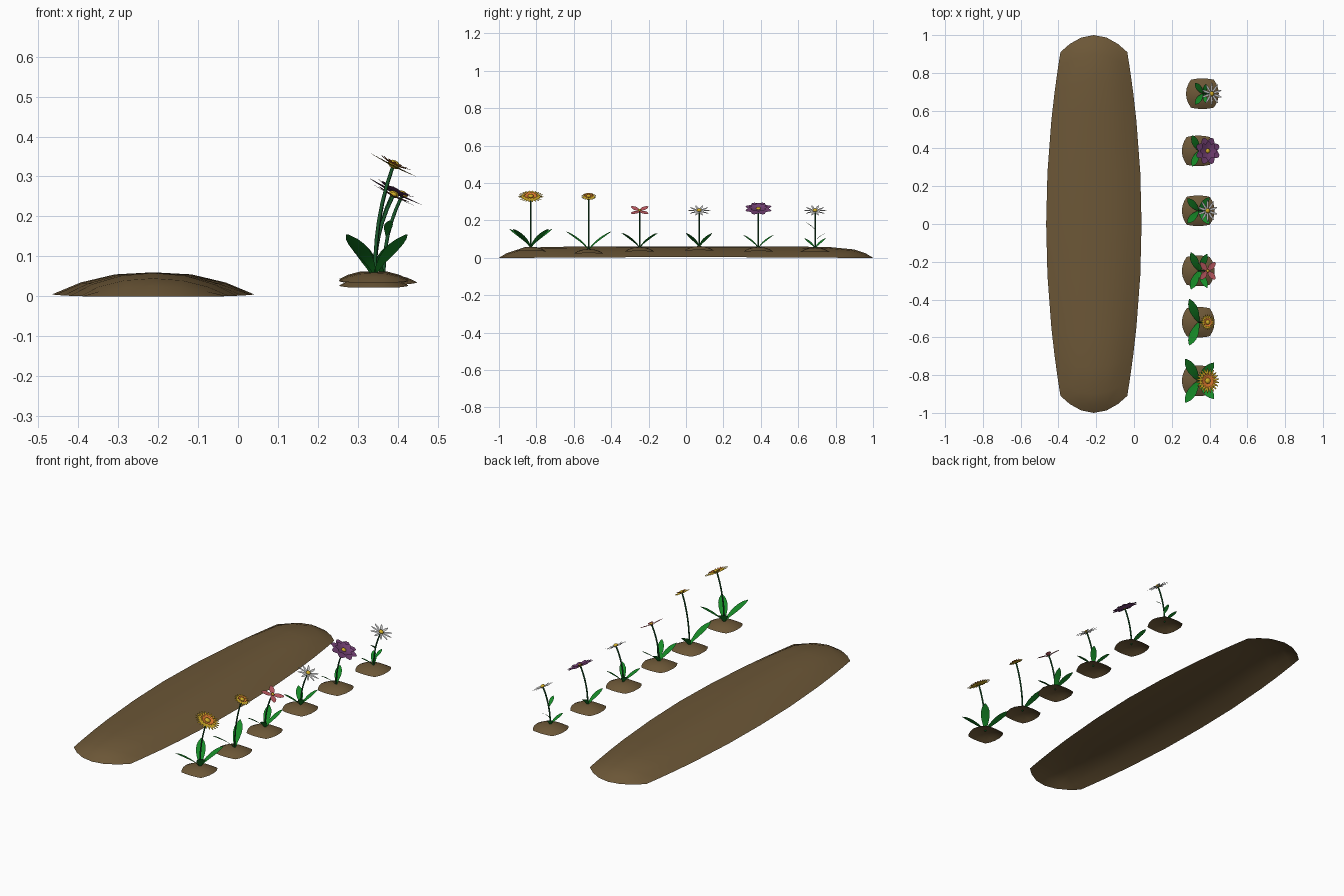
import bpy, bmesh, math
from mathutils import Matrix, Vector

if "Cube" in bpy.data.objects:
    bpy.data.objects.remove(bpy.data.objects["Cube"])

def mat(name, c):
    m = bpy.data.materials.new(name)
    m.diffuse_color = (*c, 1)
    m.use_nodes = True
    m.node_tree.nodes["Principled BSDF"].inputs["Base Color"].default_value = m.diffuse_color
    return m

SOIL = mat("soil", (0.15, 0.095, 0.038))
DARK = mat("stem_green", (0.01, 0.10, 0.025))
GREEN = mat("leaf_green", (0.008, 0.25, 0.02))
YELLOW = mat("yellow", (0.65, 0.42, 0.02))
ORANGE = mat("orange", (0.75, 0.2, 0.03))
RED = mat("coral", (0.55, 0.11, 0.13))
WHITE = mat("white", (0.6, 0.6, 0.6))
PURPLE = mat("purple", (0.17, 0.05, 0.17))

def finish(name, bm, material):
    me = bpy.data.meshes.new(name)
    bm.to_mesh(me)
    bm.free()
    for p in me.polygons:
        p.use_smooth = True
    me.materials.append(material)
    ob = bpy.data.objects.new(name, me)
    bpy.context.collection.objects.link(ob)

# Open soil heap: rounded-rectangle outline, domed top
def mound(name, centre, hx, hy, h, half_rows, power):
    vs = [-v for v in reversed(half_rows)] + [0] + half_rows
    us = [-1, -.72, -.38, 0, .38, .72, 1]
    bm = bmesh.new()
    g = [[bm.verts.new(centre + Vector((
            hx * u * (1 - .3 * v * v), hy * v * (1 - .09 * u * u),
            h * (1 - abs(u) ** 2.2) * (1 - abs(v) ** power) + .005 * abs(u) * (1 - abs(v)))))
          for u in us] for v in vs]
    for a, b in zip(g, g[1:]):
        for i in range(len(us) - 1):
            bm.faces.new((a[i], a[i + 1], b[i + 1], b[i]))
    finish(name, bm, SOIL)

# Folded blade along local +x, used for both leaves and petals
def blade(bm, M, length, rise, width, bend, tip, n=6):
    prev = None
    for i in range(n + 1):
        t = i / n
        w = width / 2 * (math.sin(math.pi * (t ** 1.25 * .97 + .03)) ** .7 if i < n else tip / 2)
        row = [bm.verts.new(M @ Vector((length * t, s * w, rise * t ** bend + abs(s) * w * .12)))
               for s in (-1, 0, 1)]
        if prev:
            for k in (0, 1):
                bm.faces.new((prev[k], row[k], row[k + 1], prev[k + 1]))
        prev = row

# One leaf per side, mirrored in y
def leaf_pair(name, base, dx, dy, rise, width):
    bm = bmesh.new()
    for s in (-1, 1):
        M = Matrix.Translation(base) @ Matrix.Rotation(math.atan2(s * dy, dx), 4, 'Z')
        blade(bm, M, math.hypot(dx, dy), rise, width, .78, .2)
    finish(name, bm, GREEN)

# Thin six-sided stem leaning towards the head
def stem(name, base, top, r=.0045):
    bm = bmesh.new()
    prev = None
    for i in range(7):
        t = i / 6
        p = Vector((base.x + (top.x - base.x) * t ** 2.2, top.y, base.z + (top.z - base.z) * t))
        ring = [bm.verts.new(p + r * Vector((math.cos(k * math.pi / 3), math.sin(k * math.pi / 3), 0)))
                for k in range(6)]
        if prev:
            for k in range(6):
                bm.faces.new((prev[k], prev[k - 1], ring[k - 1], ring[k]))
        prev = ring
    finish(name, bm, DARK)

def petals(name, M, count, radius, width, rise, material, phase):
    bm = bmesh.new()
    for k in range(count):
        blade(bm, M @ Matrix.Rotation((phase + k) * math.tau / count, 4, 'Z'),
              radius, rise, width, 1.3, .6, 5)
    finish(name, bm, material)

def eye(name, M, r):
    bm = bmesh.new()
    bmesh.ops.create_uvsphere(bm, u_segments=12, v_segments=6, radius=1,
                              matrix=M @ Matrix.Diagonal((r, r, r * .65, 1)))
    finish(name, bm, YELLOW)

# Whole plant: heap, stem, leaf pairs and tilted flower head
def plant(name, y, heap_z, head_z, layers, eye_r, back=None, front=None, x=.34):
    mound(name + "_heap", Vector((x, y, heap_z)), .087, .081, .025, [.38, .72, 1], 2.4)
    base, top = Vector((x + .003, y, heap_z + .02)), Vector((x + .048, y, head_z))
    stem(name + "_stem", base, top)
    for side, spec in (("back", back), ("front", front)):
        if spec:
            leaf_pair(f"{name}_{side}_leaves", base, *spec)
    M = Matrix.Translation(top) @ Matrix.Rotation(math.radians(27), 4, 'Y')
    for k, layer in enumerate(layers):
        petals(f"{name}_petals_{k + 1}", M @ Matrix.Translation((0, 0, .003 * k)),
               *layer, (1 + k) / 2)
    eye(name + "_eye", M @ Matrix.Translation((0, 0, .006)), eye_r)

mound("flower_bed", Vector((-.2125, 0, 0)), .2525, 1, .06, [.3, .6, .76, .9, .96, 1], 13)

daisy = [(10, .06, .013, .004, WHITE)]
plant("large_marigold", -.83, .035, .325,
      [(22, .067, .014, .004, YELLOW), (16, .045, .012, .01, ORANGE)], .016,
      (-.07, .115, .1, .05), (.08, .095, .1, .048))
plant("small_marigold", -.52, .022, .325,
      [(18, .042, .011, .003, YELLOW), (12, .028, .01, .008, ORANGE)], .013, (-.05, .122, .1, .046))
plant("coral_flower", -.248, .033, .25, [(4, .062, .032, .006, RED)], .009,
      (-.042, .097, .08, .04), (.045, .09, .08, .034))
plant("leafy_daisy", .07, .038, .25, daisy, .013, (-.06, .065, .07, .036), (.055, .07, .075, .034))
plant("purple_flower", .387, .033, .258,
      [(8, .072, .048, .006, PURPLE), (8, .05, .034, .012, PURPLE)], .013, (-.035, .082, .07, .036))
plant("tall_daisy", .69, .03, .25, daisy, .013, (-.04, .057, .055, .03), x=.362)

# Small leaves partway up the last stem
for name, z, dy in (("low", .09, .052), ("high", .15, -.05)):
    bm = bmesh.new()
    blade(bm, Matrix.Translation((.372, .69, z)) @ Matrix.Rotation(math.copysign(1.4, dy), 4, 'Z'),
          abs(dy), .04, .022, .8, .2)
    finish(f"tall_daisy_{name}_stem_leaf", bm, GREEN)
